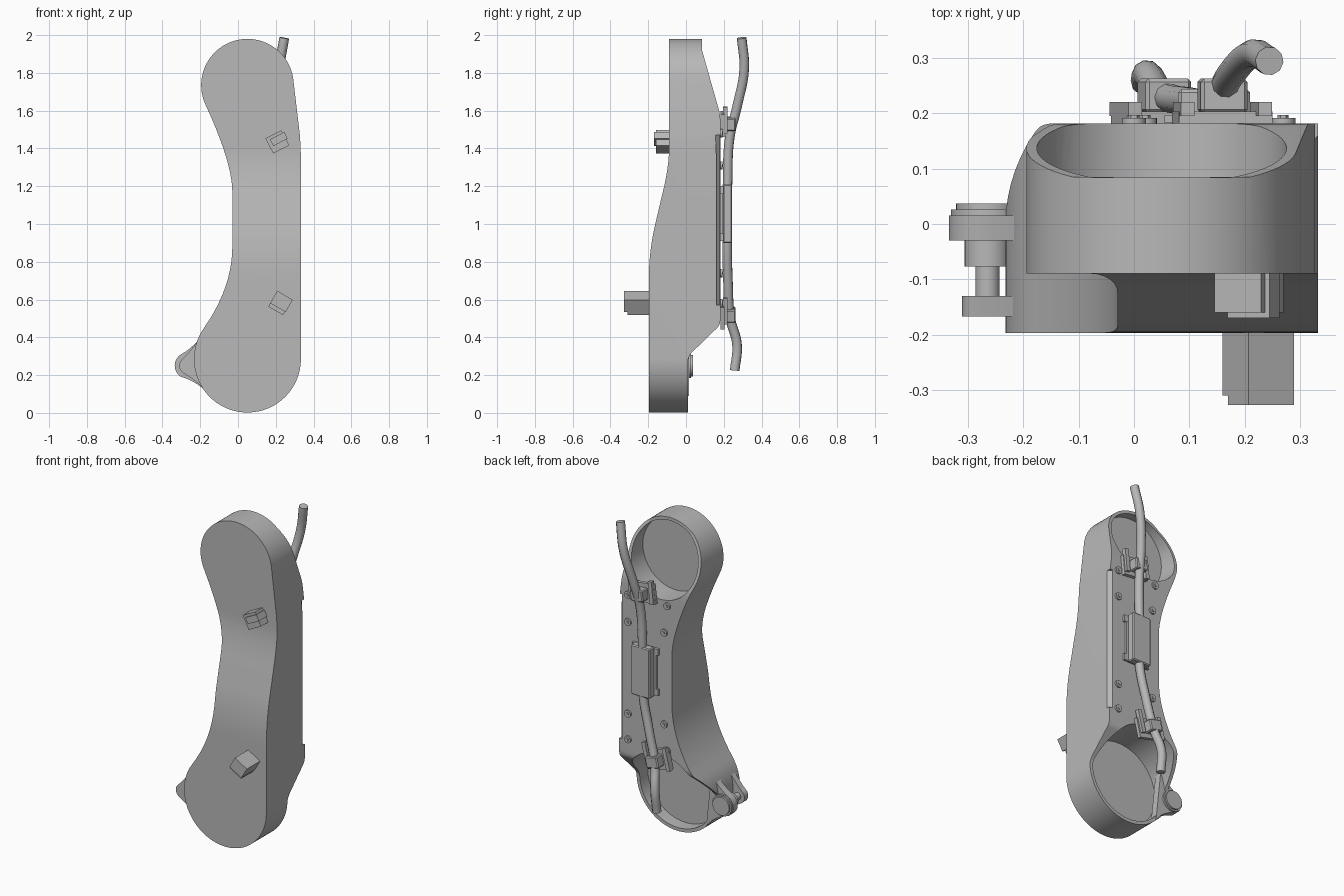
import bpy, bmesh, math
from mathutils import Vector

cube = bpy.data.objects.get("Cube")
if cube:
    bpy.data.objects.remove(cube, do_unlink=True)

grey = bpy.data.materials.new("plain_grey")
grey.use_nodes = True
grey.diffuse_color = (0.48, 0.48, 0.48, 1)
grey.node_tree.nodes["Principled BSDF"].inputs["Base Color"].default_value = grey.diffuse_color
parts = []


def add(name, bm):
    bmesh.ops.recalc_face_normals(bm, faces=bm.faces[:])
    me = bpy.data.meshes.new(name)
    bm.to_mesh(me)
    bm.free()
    me.materials.append(grey)
    ob = bpy.data.objects.new(name, me)
    bpy.context.collection.objects.link(ob)
    parts.append(ob)
    return ob


def prism(name, pts, a, b, axis="y"):
    """Extrude a profile drawn in (x, z) along y, or in (y, z) along x."""
    bm = bmesh.new()
    place = (lambda p: (p[0], a, p[1])) if axis == "y" else (lambda p: (a, p[0], p[1]))
    face = bm.faces.new([bm.verts.new(place(p)) for p in pts])
    new = bmesh.ops.extrude_face_region(bm, geom=[face])["geom"]
    move = Vector((0, b - a, 0) if axis == "y" else (b - a, 0, 0))
    bmesh.ops.translate(bm, vec=move, verts=[v for v in new if isinstance(v, bmesh.types.BMVert)])
    return add(name, bm)


def arc(cx, cz, r, start, end, n=24):
    angles = [math.radians(start + (end - start) * i / n) for i in range(n + 1)]
    return [(cx + r * math.cos(t), cz + r * math.sin(t)) for t in angles]


def bend(p, c, q, n=10):
    """Points of a quadratic curve, without its ends."""
    p, c, q = Vector(p), Vector(c), Vector(q)
    return [tuple(p * (1 - t) ** 2 + c * 2 * t * (1 - t) + q * t * t)
            for t in (i / n for i in range(1, n))]


def disc(name, x, z, r, a, b, n=24):
    return prism(name, arc(x, z, r, 0, 360, n)[:-1], a, b)


def box(name, centre, size, tilt=0, bevel=0):
    bm = bmesh.new()
    bmesh.ops.create_cube(bm, size=1)
    bmesh.ops.scale(bm, vec=size, verts=bm.verts[:])
    if bevel:
        bmesh.ops.bevel(bm, geom=bm.edges[:], offset=bevel, segments=1, affect="EDGES")
    ob = add(name, bm)
    ob.location = centre
    ob.rotation_euler.y = math.radians(tilt)
    return ob


def carve(target, cutter, operation="DIFFERENCE"):
    mod = target.modifiers.new("cut", "BOOLEAN")
    mod.object, mod.operation, mod.solver = cutter, operation, "EXACT"
    bpy.context.view_layer.update()
    done = target.evaluated_get(bpy.context.evaluated_depsgraph_get())
    me = bpy.data.meshes.new_from_object(done)
    target.modifiers.clear()
    target.data = me
    parts.remove(cutter)
    bpy.data.objects.remove(cutter, do_unlink=True)


# Arm shell: front outline crossed with the side profile
UP, LOW = (0.05, 1.735), (0.05, 0.285)
top_arc = arc(*UP, 0.245, 10, 205, 40)
low_arc = arc(*LOW, 0.283, 145, 360, 44)
waist_top, waist_low = (-0.03, 1.17), (-0.03, 0.88)
outline = (top_arc + bend(top_arc[-1], (-0.03, 1.325), waist_top) + [waist_top, waist_low]
           + bend(waist_low, (-0.03, 0.664), low_arc[0]) + low_arc
           + [(0.333, 1.36)] + bend((0.333, 1.36), (0.33, 1.45), (0.325, 1.5), 4))
side = ([(-0.09, 2.1), (-0.09, 1.4)] + bend((-0.09, 1.4), (-0.09, 1.3), (-0.125, 1.16))
        + [(-0.125, 1.16), (-0.165, 0.99)] + bend((-0.165, 0.99), (-0.197, 0.85), (-0.197, 0.7))
        + [(-0.197, 0.7), (-0.197, -0.1), (0.01, -0.1), (0.01, 0.27)]
        + bend((0.01, 0.27), (0.01, 0.3), (0.04, 0.33), 5)
        + [(0.165, 0.45)] + bend((0.165, 0.45), (0.182, 0.465), (0.182, 0.5), 5)
        + [(0.182, 0.5), (0.182, 1.54)] + bend((0.182, 1.54), (0.182, 1.57), (0.174, 1.61), 5)
        + [(0.085, 1.92), (0.082, 2.1)])
shell = prism("arm_shell", outline, -0.5, 0.5)
carve(shell, prism("side_cutter", side, -0.6, 0.6, "x"), "INTERSECT")

# Round joint pockets and the long edge chamfer
carve(shell, disc("upper_pocket", *UP, 0.226, 0.03, 0.4, 64))
carve(shell, disc("lower_pocket", *LOW, 0.262, -0.07, 0.4, 64))
chamfer = box("chamfer_cutter", (0.338, 0.187, 1.02), (0.03, 0.06, 0.9))
chamfer.rotation_euler.z = math.radians(-45)
carve(shell, chamfer)

# Hinge lugs, pin and cap beside the lower joint
HX, HZ = -0.265, 0.25
for name, r, a, b in (("rear_lug", 0.07, -0.03, 0.015), ("front_lug", 0.046, -0.167, -0.13)):
    nose = arc(HX, HZ, r, 125, 235, 16)
    top, low = (-0.185, 0.42), (-0.15, 0.09)
    prism(name, [top] + bend(top, (-0.23, 0.35), nose[0], 6) + nose
          + bend(nose[-1], (-0.2, 0.16), low, 6) + [low], a, b)
disc("hinge_collar", HX, HZ, 0.042, -0.077, -0.03)
disc("hinge_pin", HX, HZ, 0.022, -0.13, -0.077)
disc("hinge_washer", HX, HZ, 0.066, 0.015, 0.026, 32)
disc("hinge_cap", HX, HZ, 0.057, 0.026, 0.037, 32)

# Cover screws: head with a raised centre
for z, left_x in ((1.48, 0.0), (1.31, 0.02), (0.74, 0.02), (0.58, 0.0)):
    for x in (0.27, left_x):
        disc("screw_head", x, z, 0.022, 0.178, 0.192, 16)
        disc("screw_centre", x, z, 0.01, 0.19, 0.197, 6)

# Cable running down the back
path = [(0.245, 0.295, 1.985), (0.215, 0.308, 1.82), (0.175, 0.27, 1.62), (0.155, 0.232, 1.46),
        (0.145, 0.22, 1.22), (0.142, 0.218, 0.9), (0.1, 0.222, 0.7), (0.05, 0.235, 0.5),
        (0.025, 0.27, 0.36), (0.02, 0.258, 0.225)]
curve = bpy.data.curves.new("cable", "CURVE")
curve.dimensions = "3D"
curve.bevel_depth, curve.bevel_resolution = 0.026, 3
curve.use_fill_caps = True
spline = curve.splines.new("BEZIER")
spline.bezier_points.add(len(path) - 1)
for point, co in zip(spline.bezier_points, path):
    point.co = co
    point.handle_left_type = point.handle_right_type = "AUTO"
curve.materials.append(grey)
cable = bpy.data.objects.new("cable", curve)
bpy.context.collection.objects.link(cable)

# Cable box and its mounting tabs
box("cable_box", (0.145, 0.219, 1.055), (0.13, 0.05, 0.31), 0, 0.006)
box("box_base", (0.145, 0.187, 1.055), (0.15, 0.02, 0.27))
for z in (0.93, 1.18):
    box("box_tab", (0.145, 0.19, z), (0.18, 0.015, 0.04))

# Cable clips at each end of the cover
for x, z, tilt in ((0.16, 1.53, 6), (0.055, 0.52, 14)):
    box("clip_base", (x, 0.193, z), (0.17, 0.022, 0.12), tilt)
    box("clip_bridge", (x, 0.232, z), (0.085, 0.062, 0.07), tilt, 0.006)
    for s in (-1, 1):
        box("clip_ear", (x + s * 0.07, 0.208, z + 0.02), (0.025, 0.025, 0.14), tilt)

# Stepped blocks on the front face
box("upper_front_block", (0.208, -0.115, 1.435), (0.095, 0.09, 0.09), -27)
box("upper_front_step", (0.216, -0.125, 1.45), (0.085, 0.09, 0.04), -27)
box("lower_front_block", (0.23, -0.255, 0.59), (0.095, 0.145, 0.075), 30)
box("lower_front_step", (0.212, -0.245, 0.562), (0.09, 0.13, 0.05), 30)

# Shading: smooth curves with crisp edges
bpy.ops.object.select_all(action="DESELECT")
for ob in parts:
    ob.select_set(True)
bpy.context.view_layer.objects.active = shell
bpy.ops.object.shade_smooth_by_angle(angle=math.radians(30))
